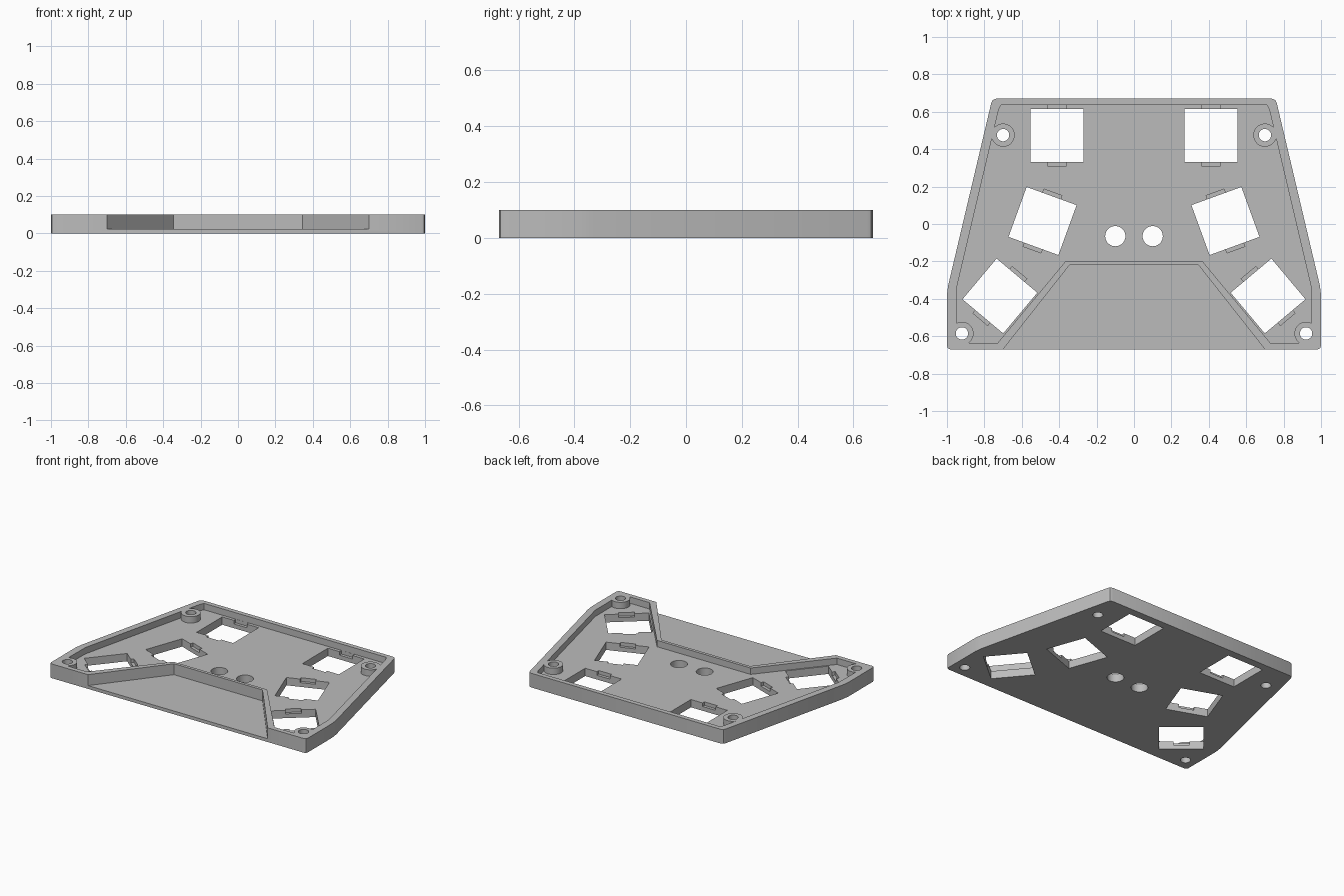
import bpy
import bmesh
from math import radians, cos, sin, tau

if "Cube" in bpy.data.objects:
    bpy.data.objects.remove(bpy.data.objects["Cube"])

HEIGHT, FLOOR, APRON, CLIP = 0.1, 0.055, 0.023, 0.03

grey = bpy.data.materials.new("plain grey")
grey.use_nodes = True
grey.diffuse_color = (0.5, 0.5, 0.5, 1)
grey.node_tree.nodes["Principled BSDF"].inputs["Base Color"].default_value = (0.5, 0.5, 0.5, 1)


def mirrored(half):
    """Close a left-hand outline with its mirror image."""
    return half + [(-x, y) for x, y in reversed(half)]


def prism(name, points, low, high):
    bm = bmesh.new()
    face = bm.faces.new([bm.verts.new((x, y, low)) for x, y in points])
    top = bmesh.ops.extrude_face_region(bm, geom=[face])["geom"]
    verts = [v for v in top if isinstance(v, bmesh.types.BMVert)]
    bmesh.ops.translate(bm, verts=verts, vec=(0, 0, high - low))
    bmesh.ops.recalc_face_normals(bm, faces=bm.faces)
    mesh = bpy.data.meshes.new(name)
    bm.to_mesh(mesh)
    bm.free()
    obj = bpy.data.objects.new(name, mesh)
    bpy.context.collection.objects.link(obj)
    return obj


def disc(x, y, r, count=48):
    return [(x + r * cos(tau * i / count), y + r * sin(tau * i / count)) for i in range(count)]


def rectangle(x, y, w, d, angle):
    c, s = cos(angle), sin(angle)
    corners = [(-w / 2, -d / 2), (w / 2, -d / 2), (w / 2, d / 2), (-w / 2, d / 2)]
    return [(x + c * u - s * v, y + s * u + c * v) for u, v in corners]


def cut(target, cutter):
    mod = target.modifiers.new("cut", 'BOOLEAN')
    mod.operation, mod.solver, mod.object = 'DIFFERENCE', 'EXACT', cutter
    bpy.context.view_layer.objects.active = target
    bpy.ops.object.modifier_apply(modifier=mod.name)
    bpy.data.objects.remove(cutter)


# Tray body
body = prism("switch_plate_tray", mirrored([
    (-0.738, 0.67), (-0.755, 0.663), (-0.763, 0.648), (-0.994, -0.33), (-1, -0.38),
    (-1, -0.652), (-0.995, -0.664), (-0.982, -0.67)]), 0, HEIGHT)
body.data.materials.append(grey)

# Sunken pocket, leaving the screw bosses standing
screws = [(s * x, y) for s in (-1, 1) for x, y in ((0.7, 0.475), (0.92, -0.585))]
pocket = prism("pocket_cutter", mirrored([
    (-0.71, 0.637), (-0.724, 0.61), (-0.949, -0.345), (-0.95, -0.6),
    (-0.9, -0.637), (-0.73, -0.637), (-0.365, -0.198)]), FLOOR, 0.2)
for x, y in screws:
    cut(pocket, prism("boss_cutter", disc(x, y, 0.062), 0, 0.3))
cut(body, pocket)

# Thin front apron
cut(body, prism("apron_cutter", mirrored([(-0.345, -0.22), (-0.842, -0.85)]), APRON, 0.2))

# Screw holes and the two centre holes
for x, y in screws:
    cut(body, prism("screw_cutter", disc(x, y, 0.033), -0.1, 0.2))
for x in (-0.1, 0.1):
    cut(body, prism("centre_hole_cutter", disc(x, -0.065, 0.054), -0.1, 0.2))

# Square openings with clip notches on two sides
for side in (-1, 1):
    for x, y, turn in ((0.412, 0.473, 0), (0.489, 0.016, 20), (0.717, -0.385, 40)):
        angle = radians(side * turn)
        cut(body, prism("opening_cutter", rectangle(side * x, y, 0.284, 0.284, angle), -0.1, 0.2))
        cut(body, prism("notch_cutter", rectangle(side * x, y, 0.102, 0.326, angle), CLIP, 0.08))

# Smooth the round walls, keep edges sharp
bpy.ops.object.select_all(action='DESELECT')
body.select_set(True)
bpy.context.view_layer.objects.active = body
bpy.ops.object.shade_smooth_by_angle(angle=radians(30))
